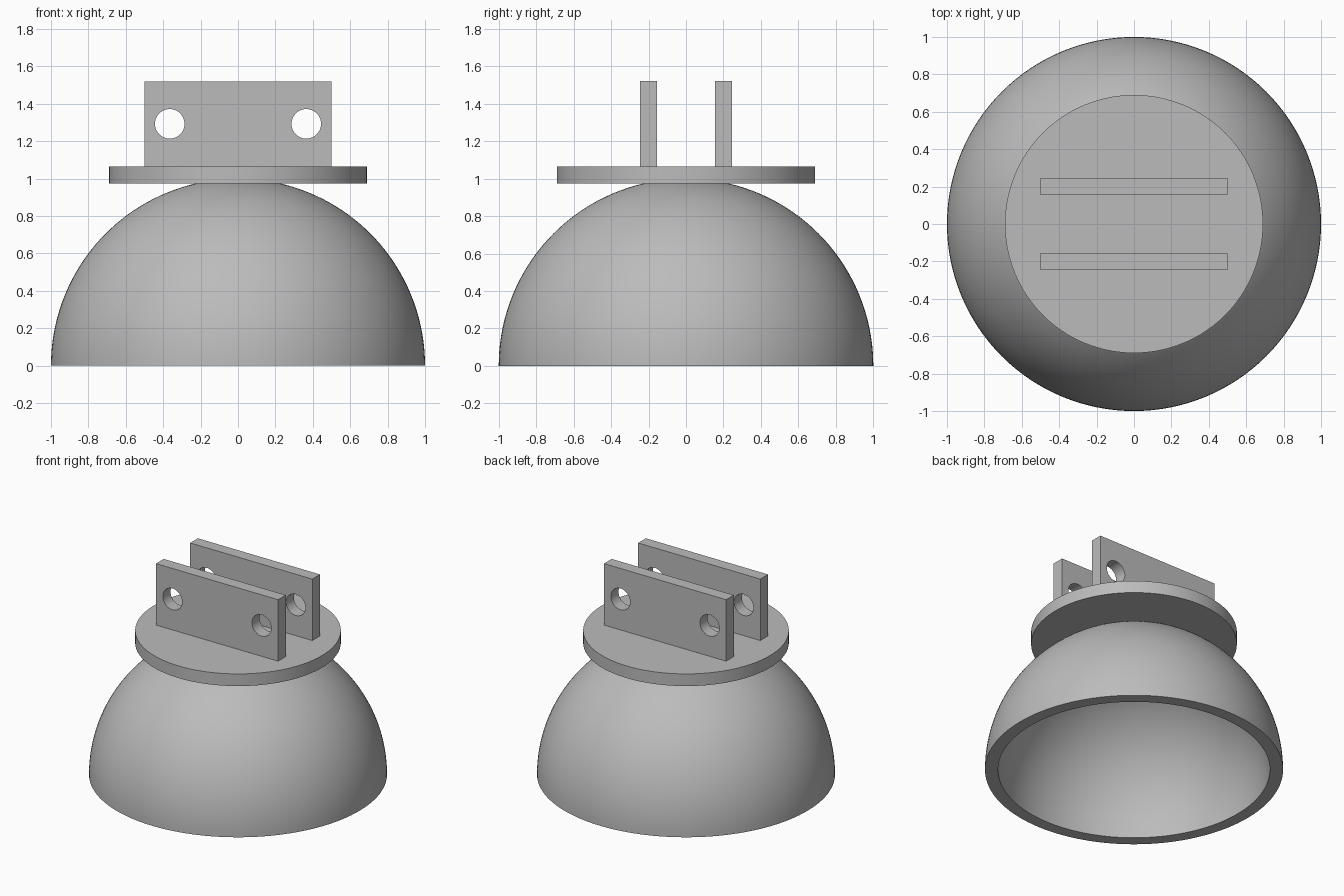
import bpy, bmesh
from math import sin, cos, pi, radians

cube = bpy.data.objects.get("Cube")
if cube:
    bpy.data.objects.remove(cube)

grey = bpy.data.materials.new("plain grey")
grey.use_nodes = True
grey.diffuse_color = (0.5, 0.5, 0.5, 1)
grey.node_tree.nodes["Principled BSDF"].inputs["Base Color"].default_value = grey.diffuse_color

DOME_R, WALL = 1.0, 0.088
PLATE_R, PLATE_BOTTOM, PLATE_TOP = 0.69, 0.975, 1.065
LUG_HALF, LUG_TOP, LUG_Y, LUG_THICK = 0.5, 1.52, 0.2, 0.09
HOLE_X, HOLE_Z, HOLE_R = 0.365, 1.293, 0.079


def activate(obj):
    bpy.ops.object.select_all(action="DESELECT")
    obj.select_set(True)
    bpy.context.view_layer.objects.active = obj


def smooth(obj):
    activate(obj)
    bpy.ops.object.shade_smooth_by_angle(angle=radians(30))


def lathe(name, profile, steps=128):
    """Turn an (r, z) profile around the z axis."""
    bm = bmesh.new()
    verts = [bm.verts.new((r, 0, z)) for r, z in profile]
    edges = [bm.edges.new(pair) for pair in zip(verts, verts[1:])]
    bmesh.ops.spin(bm, geom=verts + edges, cent=(0, 0, 0), axis=(0, 0, 1),
                   angle=2 * pi, steps=steps)
    bmesh.ops.remove_doubles(bm, verts=bm.verts, dist=1e-4)
    bmesh.ops.recalc_face_normals(bm, faces=bm.faces)
    mesh = bpy.data.meshes.new(name)
    bm.to_mesh(mesh)
    bm.free()
    mesh.materials.append(grey)
    obj = bpy.data.objects.new(name, mesh)
    bpy.context.collection.objects.link(obj)
    smooth(obj)


def arc(radius, count=40):
    angles = [pi / 2 * i / count for i in range(count + 1)]
    return [(radius * sin(a), radius * cos(a)) for a in angles]


def lug(name, y):
    """Upright plate with two round holes, as a filled and extruded outline."""
    curve = bpy.data.curves.new(name, "CURVE")
    curve.dimensions = "2D"
    curve.fill_mode = "BOTH"
    curve.extrude = LUG_THICK / 2
    low = PLATE_TOP - 0.005
    outlines = [[(-LUG_HALF, low), (LUG_HALF, low),
                 (LUG_HALF, LUG_TOP), (-LUG_HALF, LUG_TOP)]]
    for x in (-HOLE_X, HOLE_X):
        outlines.append([(x + HOLE_R * cos(2 * pi * i / 48),
                          HOLE_Z + HOLE_R * sin(2 * pi * i / 48)) for i in range(48)])
    for outline in outlines:
        spline = curve.splines.new("POLY")
        spline.points.add(len(outline) - 1)
        spline.use_cyclic_u = True
        for point, (x, z) in zip(spline.points, outline):
            point.co = (x, z, 0, 1)
    curve.materials.append(grey)
    obj = bpy.data.objects.new(name, curve)
    obj.location.y = y
    obj.rotation_euler.x = pi / 2
    bpy.context.collection.objects.link(obj)
    activate(obj)
    bpy.ops.object.convert(target="MESH")
    obj = bpy.context.object
    bm = bmesh.new()
    bm.from_mesh(obj.data)
    bmesh.ops.remove_doubles(bm, verts=bm.verts, dist=1e-4)
    bmesh.ops.recalc_face_normals(bm, faces=bm.faces)
    bm.to_mesh(obj.data)
    bm.free()
    smooth(obj)


# Hollow dome, open at the bottom
lathe("dome_shell", arc(DOME_R) + arc(DOME_R - WALL)[::-1])

# Round mounting plate on top
lathe("mounting_plate", [(0, PLATE_BOTTOM), (PLATE_R, PLATE_BOTTOM),
                         (PLATE_R, PLATE_TOP), (0, PLATE_TOP)])

# Pair of drilled lugs
lug("front_lug", -LUG_Y)
lug("back_lug", LUG_Y)
